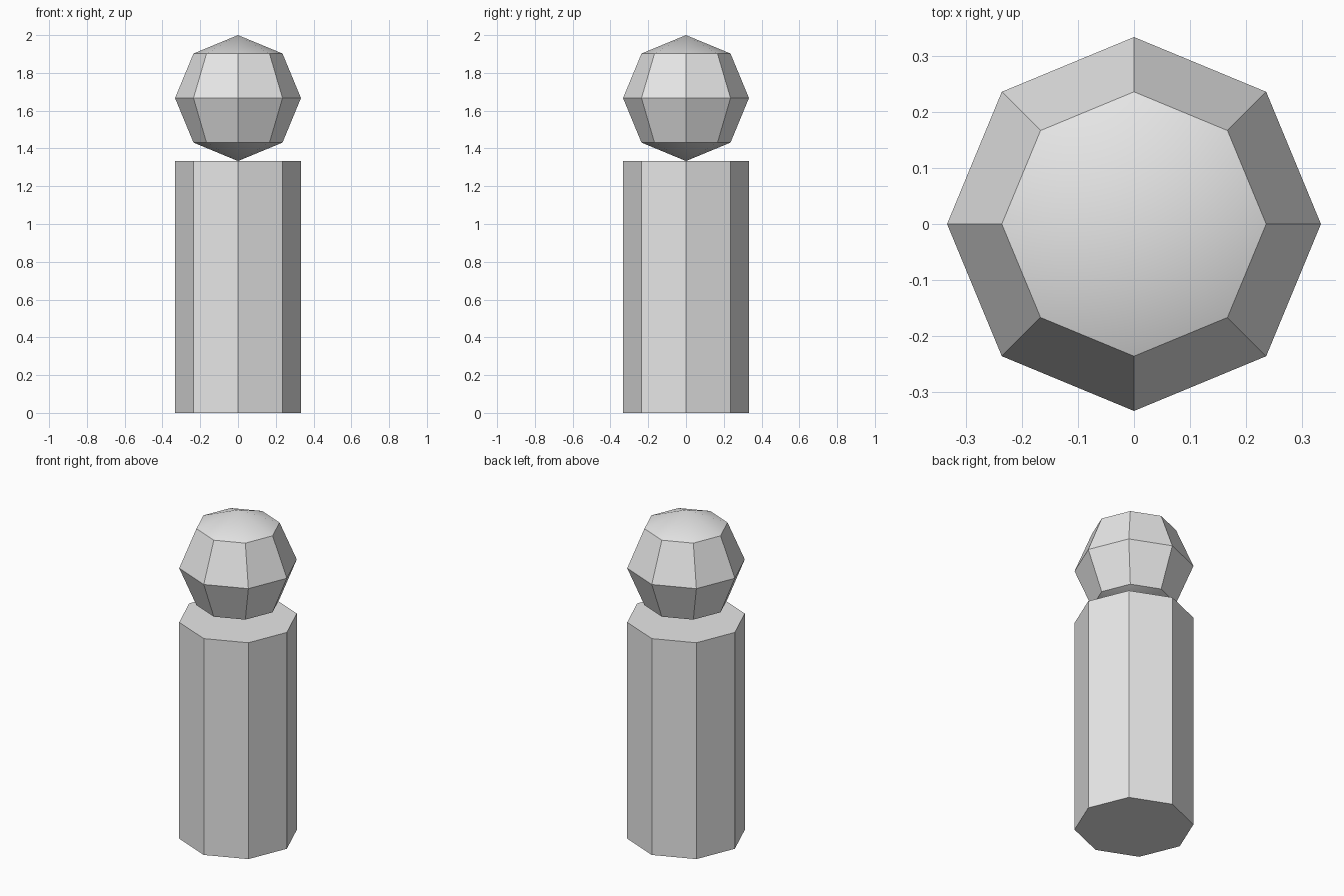
import bpy
import math

cube = bpy.data.objects.get("Cube")
if cube:
    bpy.data.objects.remove(cube, do_unlink=True)

RADIUS = 1 / 3
BODY_HEIGHT = 4 / 3
SIDES = 8

# Single plain grey
grey = bpy.data.materials.new("light_grey")
grey.use_nodes = True
colour = (0.8, 0.8, 0.8, 1)
grey.diffuse_color = colour
grey.node_tree.nodes["Principled BSDF"].inputs["Base Color"].default_value = colour


def finish(name):
    """Name the new part, colour it and smooth only its shallow edges."""
    part = bpy.context.object
    part.name = part.data.name = name
    part.data.materials.append(grey)
    bpy.ops.object.shade_smooth_by_angle(angle=math.radians(30))
    return part


# Body: octagonal column
bpy.ops.mesh.primitive_cylinder_add(
    vertices=SIDES, radius=RADIUS, depth=BODY_HEIGHT,
    location=(0, 0, BODY_HEIGHT / 2))
finish("body")

# Head: low-poly ball resting on the column
bpy.ops.mesh.primitive_uv_sphere_add(
    segments=SIDES, ring_count=SIDES // 2, radius=RADIUS,
    location=(0, 0, BODY_HEIGHT + RADIUS))
finish("head")
